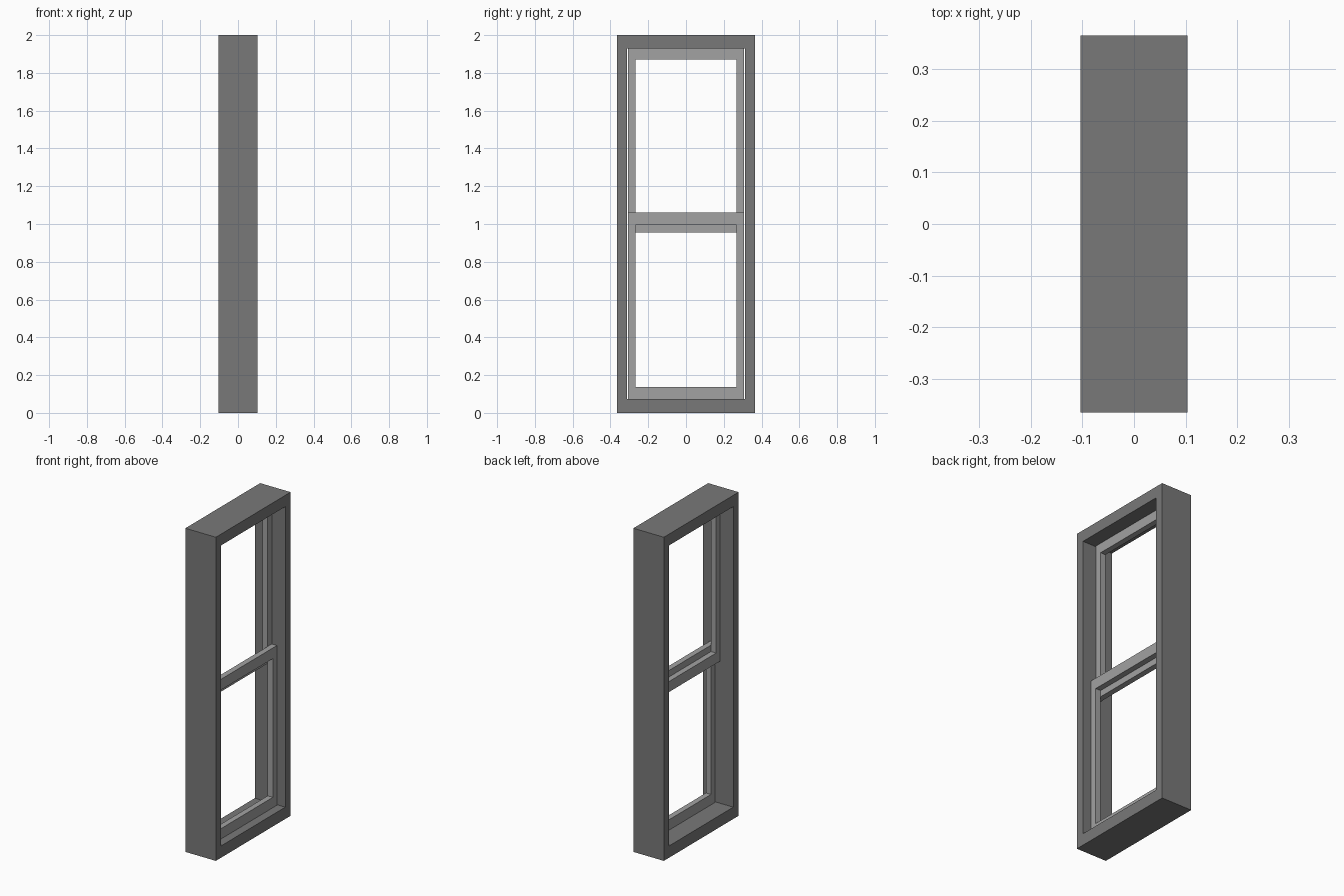
import bpy
import bmesh

old = bpy.data.objects.get("Cube")
if old:
    bpy.data.objects.remove(old, do_unlink=True)


def make_material(name, grey):
    mat = bpy.data.materials.new(name)
    mat.use_nodes = True
    colour = (grey, grey, grey, 1)
    mat.diffuse_color = colour
    mat.node_tree.nodes["Principled BSDF"].inputs["Base Color"].default_value = colour
    return mat


def rect(half_width, bottom, top):
    return [(-half_width, bottom), (half_width, bottom),
            (half_width, top), (-half_width, top)]


def make_ring(name, outer, inner, back, front, mat):
    """Rectangular frame in the YZ plane with a rectangular opening, between two x depths."""
    bm = bmesh.new()
    loops = [[bm.verts.new((x, y, z)) for y, z in outline]
             for x, outline in ((front, outer), (front, inner), (back, inner), (back, outer))]
    for i, loop in enumerate(loops):
        following = loops[(i + 1) % 4]
        for j in range(4):
            k = (j + 1) % 4
            bm.faces.new((loop[j], loop[k], following[k], following[j]))
    bmesh.ops.recalc_face_normals(bm, faces=bm.faces)
    mesh = bpy.data.meshes.new(name)
    bm.to_mesh(mesh)
    bm.free()
    mesh.materials.append(mat)
    obj = bpy.data.objects.new(name, mesh)
    bpy.context.collection.objects.link(obj)
    return obj


frame_grey = make_material("dark grey frame", 0.19)
sash_grey = make_material("light grey sash", 0.36)

# Deep outer casing
make_ring("window_frame", rect(0.365, 0, 2), rect(0.313, 0.073, 1.93),
          -0.104, 0.104, frame_grey)

# Two sliding sashes, one behind the other, overlapping at the middle rails
make_ring("lower_sash", rect(0.307, 0.073, 1.06), rect(0.267, 0.137, 0.994),
          0.016, 0.051, sash_grey)
make_ring("upper_sash", rect(0.307, 0.955, 1.93), rect(0.267, 1.02, 1.87),
          -0.019, 0.016, sash_grey)
